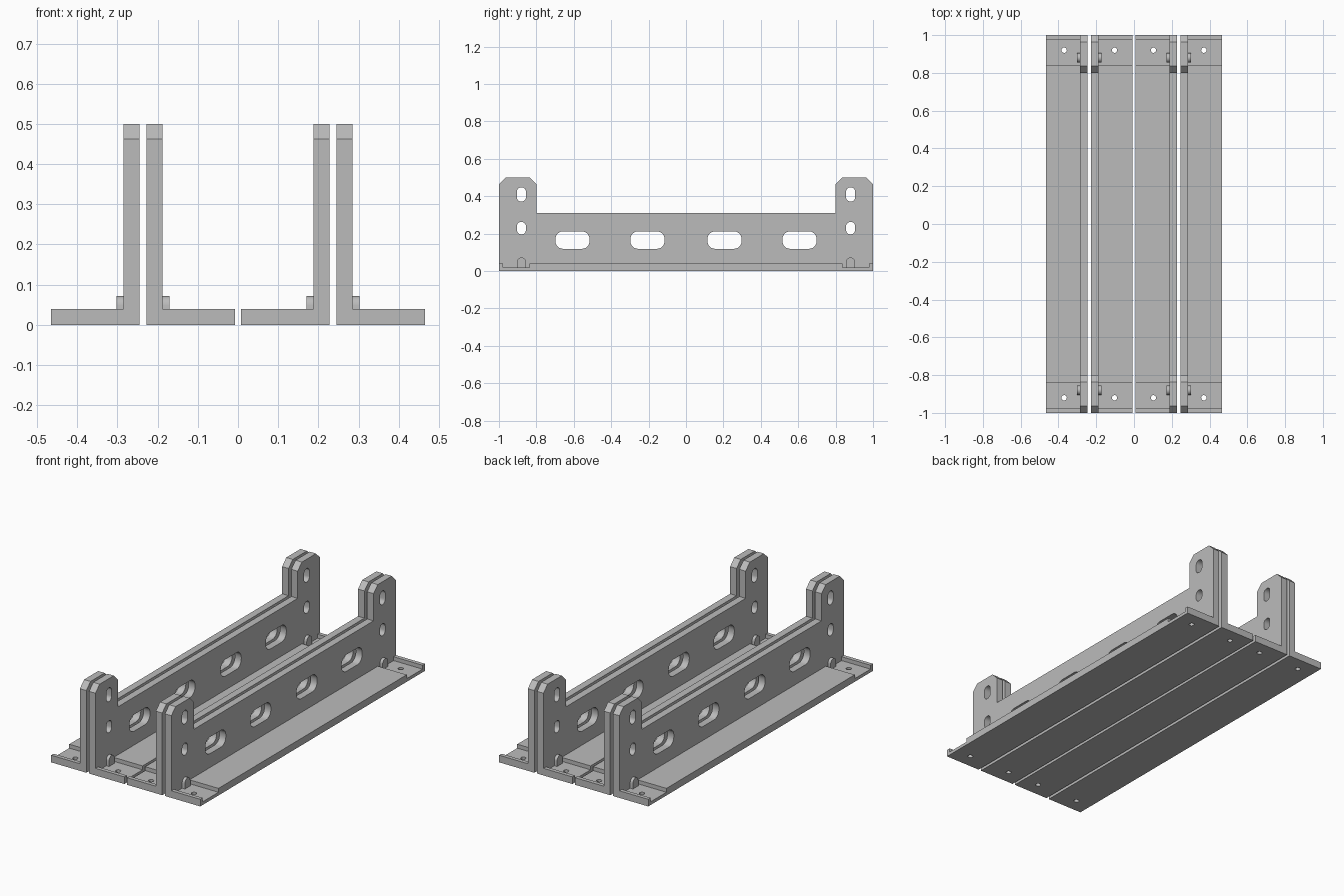
import bpy, bmesh, math
from mathutils import Matrix

if "Cube" in bpy.data.objects:
    bpy.data.objects.remove(bpy.data.objects["Cube"])

THICK, WIDTH = 0.04, 0.22          # web thickness, flange width
TAB_Y = 0.88                       # centre line of slots and nubs

steel = bpy.data.materials.new("plain grey")
steel.diffuse_color = (0.5, 0.5, 0.5, 1)
steel.use_nodes = True
steel.node_tree.nodes["Principled BSDF"].inputs["Base Color"].default_value = steel.diffuse_color


def finish(name, bm):
    bmesh.ops.recalc_face_normals(bm, faces=bm.faces)
    me = bpy.data.meshes.new(name)
    bm.to_mesh(me)
    bm.free()
    me.materials.append(steel)
    ob = bpy.data.objects.new(name, me)
    bpy.context.collection.objects.link(ob)
    return ob


def prism(name, outline, x0, x1):
    """Extrude a (y, z) outline along x."""
    bm = bmesh.new()
    face = bm.faces.new([bm.verts.new((x0, y, z)) for y, z in outline])
    ext = bmesh.ops.extrude_face_region(bm, geom=[face])["geom"]
    moved = [v for v in ext if isinstance(v, bmesh.types.BMVert)]
    bmesh.ops.translate(bm, vec=(x1 - x0, 0, 0), verts=moved)
    return finish(name, bm)


def rounded(cy, cz, w, h, r, n=6):
    """Outline of a rounded rectangle."""
    pts = []
    for k, (sy, sz) in enumerate([(1, 1), (-1, 1), (-1, -1), (1, -1)]):
        for i in range(n + 1):
            a = math.pi / 2 * (k + i / n)
            pts.append((cy + sy * (w / 2 - r) + r * math.cos(a),
                        cz + sz * (h / 2 - r) + r * math.sin(a)))
    return pts


def boolean(target, tool, operation):
    m = target.modifiers.new(operation.lower(), 'BOOLEAN')
    m.operation, m.solver, m.object = operation, 'EXACT', tool
    bpy.context.view_layer.update()
    dg = bpy.context.evaluated_depsgraph_get()
    me = bpy.data.meshes.new_from_object(target.evaluated_get(dg))
    target.modifiers.clear()
    target.data = me
    bpy.data.objects.remove(tool)


def mirrored(half):
    """Complete an outline given for y > 0 by mirroring it."""
    return half + [(-y, z) for y, z in reversed(half)]


# Upright web with a chamfered tab at each end
bracket = prism("bracket", mirrored([
    (1, 0), (1, 0.463), (0.963, 0.5), (0.837, 0.5), (0.8, 0.463), (0.8, 0.31)]),
    0, THICK)

# Flange with a lowered pocket and an end lip at each end
flange = prism("flange", mirrored([
    (1, 0), (1, 0.04), (0.978, 0.04), (0.978, 0.018), (0.838, 0.018), (0.838, 0.04)]),
    THICK / 2, WIDTH)
boolean(bracket, flange, 'UNION')

for s in (-1, 1):
    # Round-topped nub in the corner of the pocket
    arch = [(s * TAB_Y + 0.024 * math.cos(math.pi * i / 10),
             0.048 + 0.024 * math.sin(math.pi * i / 10)) for i in range(11)]
    arch += [(s * TAB_Y - 0.024, 0.01), (s * TAB_Y + 0.024, 0.01)]
    boolean(bracket, prism("nub", arch, THICK / 2, THICK + 0.017), 'UNION')

    # Tab slots and long web slots
    for cy, cz, w, h, r in [(TAB_Y, 0.409, 0.048, 0.077, 0.0235),
                            (TAB_Y, 0.229, 0.048, 0.067, 0.0235),
                            (0.206, 0.165, 0.183, 0.094, 0.042),
                            (0.607, 0.165, 0.183, 0.094, 0.042)]:
        slot = prism("slot", rounded(s * cy, cz, w, h, r), -0.05, 0.1)
        boolean(bracket, slot, 'DIFFERENCE')

    # Screw hole in the flange
    bm = bmesh.new()
    bmesh.ops.create_cone(bm, cap_ends=True, segments=20, radius1=0.014,
                          radius2=0.014, depth=0.2,
                          matrix=Matrix.Translation((0.125, s * 0.92, 0)))
    boolean(bracket, finish("screw_hole", bm), 'DIFFERENCE')

# Four brackets, in two back-to-back pairs
for name, x, d in [("bracket_outer_left", -0.245, -1), ("bracket_inner_left", -0.228, 1),
                   ("bracket_inner_right", 0.228, -1), ("bracket_outer_right", 0.245, 1)]:
    me = bracket.data.copy()
    me.transform(Matrix.Translation((x, 0, 0)) @ Matrix.Diagonal((d, 1, 1, 1)))
    if d < 0:
        me.flip_normals()
    ob = bpy.data.objects.new(name, me)
    bpy.context.collection.objects.link(ob)
    bpy.ops.object.select_all(action='DESELECT')
    ob.select_set(True)
    bpy.context.view_layer.objects.active = ob
    bpy.ops.object.shade_smooth_by_angle(angle=math.radians(30))
bpy.data.objects.remove(bracket)
